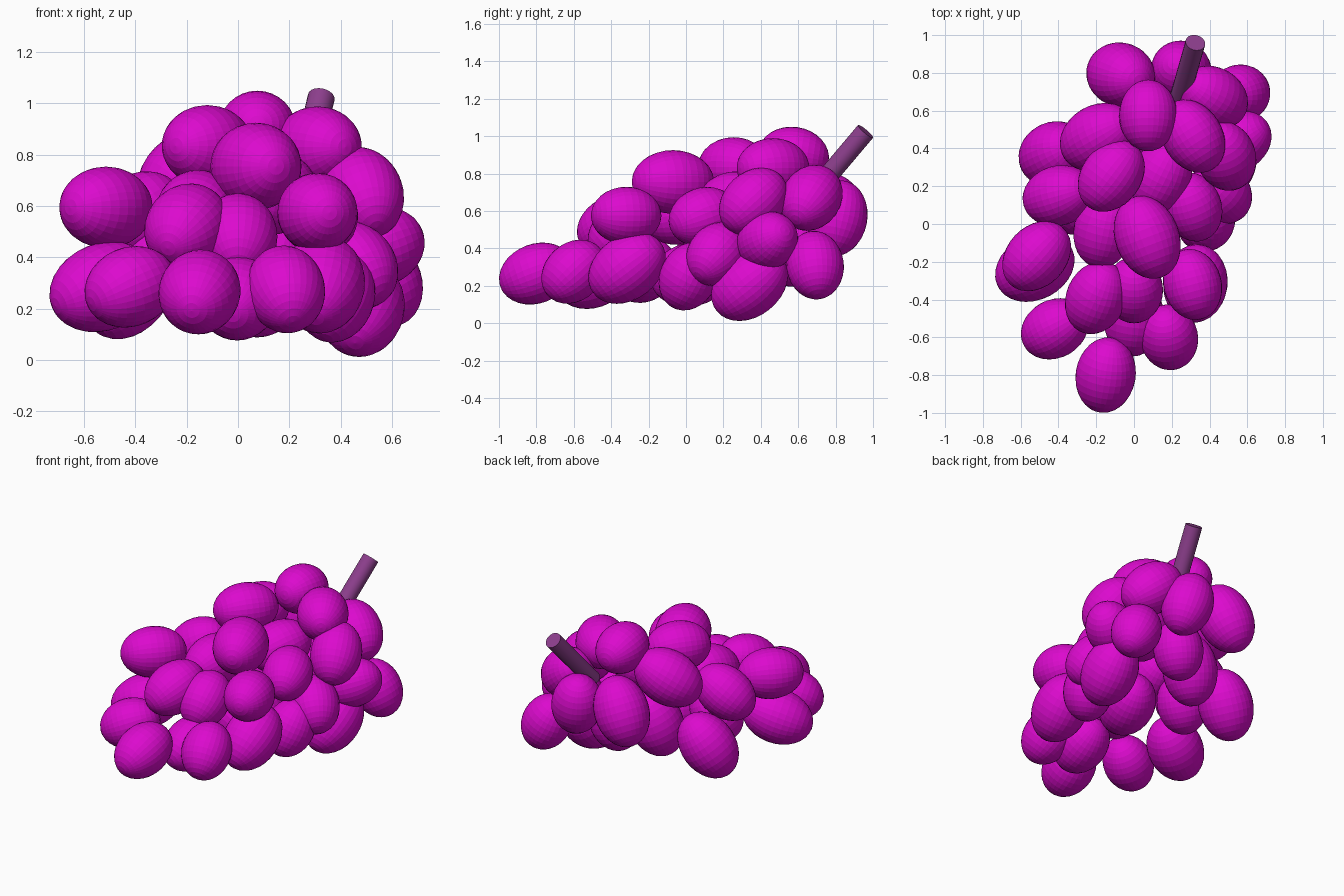
import bpy
from mathutils import Vector


def material(name, color):
    m = bpy.data.materials.new(name)
    m.diffuse_color = color
    return m


skin = material("grape_skin", (0.72, 0.003, 0.62, 1))
wood = material("stem_wood", (0.27, 0.05, 0.27, 1))

# Berries grouped by layer of size: (centre, direction of the long axis)
small = [
    ((.56, .69, .31), (.4, .1, -.8)),
    ((.075, .575, .895), (0, 1, -.15)),
    ((-.42, -.555, .285), (.8, .45, .35)),
    ((.31, -.32, .575), (.25, -.95, 0)),
    ((.31, .09, .57), (.3, -.8, -.3)),
    ((.55, .435, .44), (.8, .5, .3)),
    ((.46, .165, .37), (.5, -.5, -.6)),
    ((.38, .015, .25), (.2, .4, .8)),
    ((0, -.35, .48), (0, .7, .6)),
    ((.13, .58, .38), (.3, .2, .9)),
    ((-.3, .1, .37), (-.5, -.3, -.8)),
    ((.185, -.6, .275), (-.15, .7, .65)),
]
medium = [
    ((.485, .36, .65), (.25, -.65, -.6)),
    ((-.15, -.8, .265), (.15, .9, .35)),
    ((.25, .81, .56), (-.2, .2, .95)),
    ((.42, .67, .67), (.6, -.35, -.5)),
    ((.31, .465, .83), (.5, -.8, 0)),
    ((-.12, .255, .835), (.6, .8, 0)),
    ((-.40, .15, .56), (-.7, -.2, -.5)),
    ((-.515, -.17, .595), (.65, .7, 0)),
    ((-.2, -.39, .52), (.35, .8, .4)),
    ((.14, .25, .65), (.4, .8, .2)),
    ((-.16, -.03, .58), (.2, .9, .2)),
    ((0, -.5, .24), (.1, .9, .3)),
]
large = [
    ((-.07, .79, .585), (-.45, .15, -.88)),
    ((-.19, .46, .72), (-.7, -.4, -.5)),
    ((.07, -.07, .755), (.35, -.93, 0)),
    ((-.425, .37, .29), (-.5, -.25, -.8)),
    ((.48, .34, .205), (.1, .75, .6)),
    ((.325, -.315, .295), (.1, .8, .6)),
    ((-.08, .44, .38), (-.3, -.2, -.85)),
    ((-.525, -.23, .285), (-.75, -.4, -.3)),
    ((.08, .03, .26), (.3, .9, .2)),
]


def berries(layer, places, long_r, short_r):
    for i, (centre, axis) in enumerate(places):
        bpy.ops.mesh.primitive_uv_sphere_add(
            segments=32, ring_count=16, radius=1, location=centre,
            rotation=Vector(axis).to_track_quat('Z', 'Y').to_euler())
        ob = bpy.context.object
        ob.scale = (short_r, short_r, long_r)
        ob.name = f"{layer}_grape_{i + 1}"
        ob.data.materials.append(skin)


berries("small", small, .19, .154)
berries("medium", medium, .206, .159)
berries("large", large, .226, .17)

# Stem: straight rod rising from the back of the bunch
base, tip = Vector((.24, .66, .67)), Vector((.325, .96, 1.025))
bpy.ops.mesh.primitive_cylinder_add(
    vertices=20, radius=.053, depth=(tip - base).length,
    location=(base + tip) / 2,
    rotation=(tip - base).to_track_quat('Z', 'Y').to_euler())
stem = bpy.context.object
stem.name = "stem"
stem.data.materials.append(wood)
bpy.ops.object.shade_smooth_by_angle()
